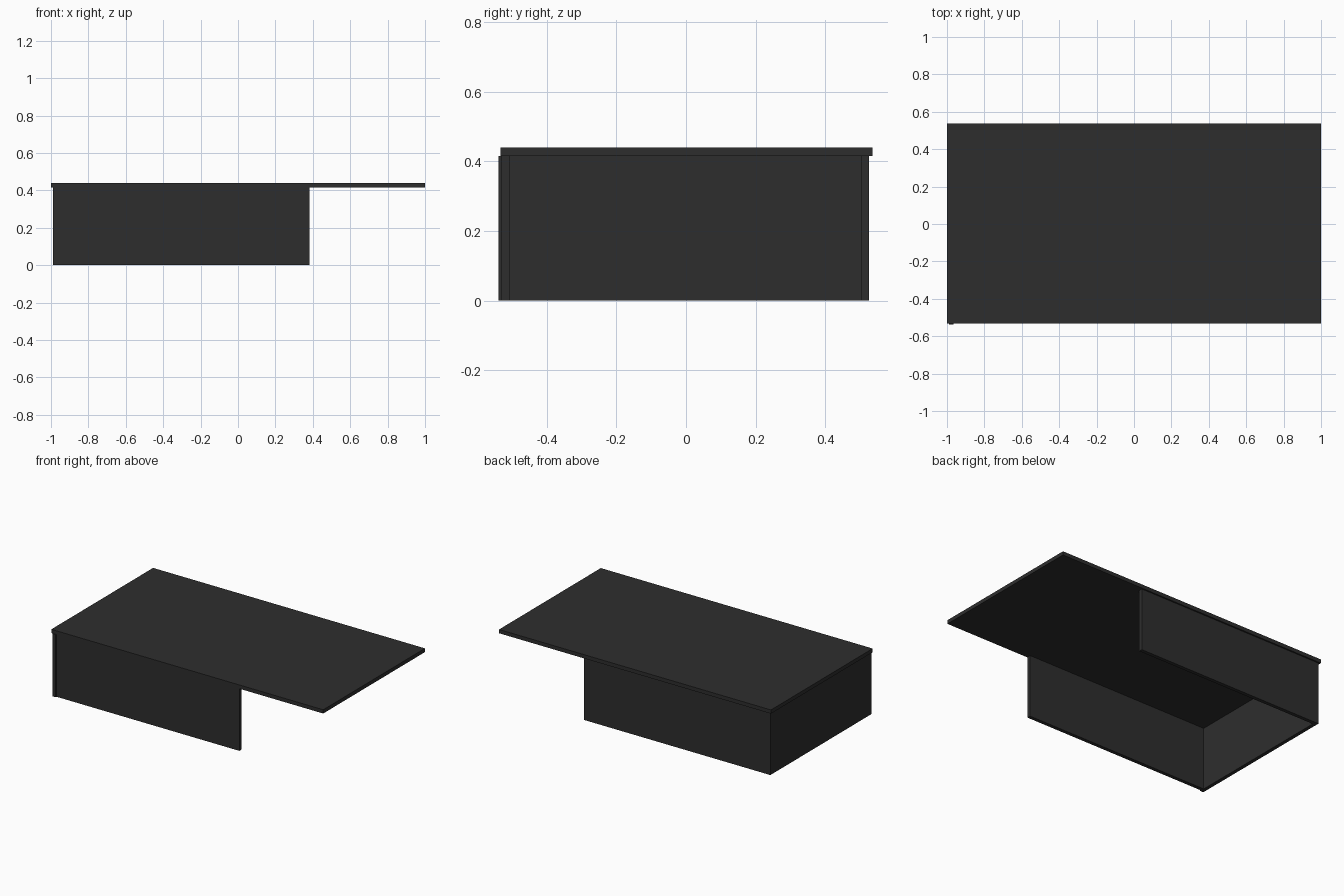
import bpy

if "Cube" in bpy.data.objects:
    bpy.data.objects.remove(bpy.data.objects["Cube"])

# One dark charcoal finish for every board
mat = bpy.data.materials.new("charcoal")
mat.diffuse_color = (0.027, 0.027, 0.027, 1)
mat.use_nodes = True
mat.node_tree.nodes["Principled BSDF"].inputs["Base Color"].default_value = mat.diffuse_color


def board(name, x, y, z):
    """Axis-aligned board given its (min, max) range on each axis."""
    bpy.ops.mesh.primitive_cube_add(size=1, location=[sum(r) / 2 for r in (x, y, z)])
    ob = bpy.context.object
    ob.name = name
    ob.scale = [r[1] - r[0] for r in (x, y, z)]
    bpy.ops.object.transform_apply(location=False, rotation=False, scale=True)
    ob.data.materials.append(mat)


T = 0.024          # board thickness
UNDER = 0.415      # underside of the top
LEFT = -0.989      # outer face of the end panel

# Long top overhanging on the right
board("table_top", (-1, 1), (-0.533, 0.536), (UNDER, 0.44))

# End panel closing the left side
board("end_panel", (LEFT, LEFT + T), (-0.538, 0.526), (0, UNDER))

# Side panels, the front one set slightly behind the end panel's edge
board("front_panel", (LEFT + T, 0.381), (-0.53, -0.53 + T), (0, UNDER))
board("back_panel", (LEFT + T, 0.381), (0.526 - T, 0.526), (0, UNDER))
